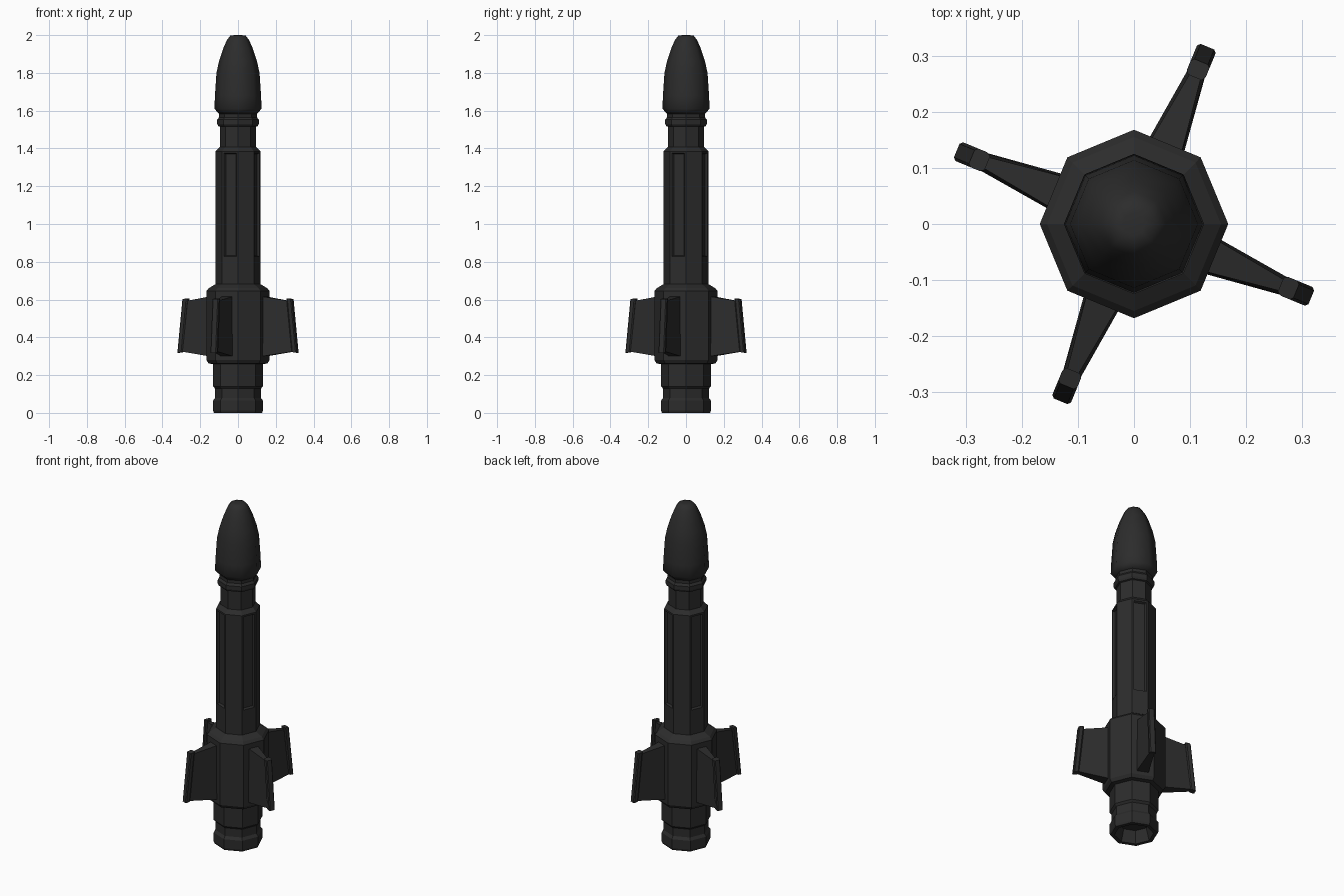
import bpy, bmesh
from math import cos, sin, pi, radians

if "Cube" in bpy.data.objects:
    bpy.data.objects.remove(bpy.data.objects["Cube"])

dark = bpy.data.materials.new("dark_metal")
dark.diffuse_color = (0.025, 0.025, 0.025, 1)
dark.use_nodes = True
dark.node_tree.nodes["Principled BSDF"].inputs["Base Color"].default_value = dark.diffuse_color
SIDES = 8


def finish(bm, name):
    bmesh.ops.recalc_face_normals(bm, faces=bm.faces)
    mesh = bpy.data.meshes.new(name)
    bm.to_mesh(mesh)
    bm.free()
    mesh.materials.append(dark)
    ob = bpy.data.objects.new(name, mesh)
    bpy.context.collection.objects.link(ob)
    return ob


def skin(bm, rings):
    """Bridge rings of points with quads and cap both ends."""
    loops = [[bm.verts.new(p) for p in ring] for ring in rings]
    n = len(loops[0])
    for a, b in zip(loops, loops[1:]):
        for i in range(n):
            j = (i + 1) % n
            bm.faces.new((a[i], a[j], b[j], b[i]))
    bm.faces.new(loops[0])
    bm.faces.new(loops[-1])


def lathe(profile):
    """Octagonal body from (radius, z) pairs, corners on the axes."""
    bm = bmesh.new()
    skin(bm, [[(r * cos(2 * pi * i / SIDES), r * sin(2 * pi * i / SIDES), z)
               for i in range(SIDES)] for r, z in profile])
    return bm


# Engine section with hollow nozzle
finish(lathe([(0.085, 0.07), (0.105, 0.0), (0.127, 0.0), (0.132, 0.012),
              (0.132, 0.065), (0.121, 0.08), (0.121, 0.128), (0.132, 0.14),
              (0.132, 0.275)]), "engine_section")

# Wide collar carrying the fins
finish(lathe([(0.132, 0.258), (0.156, 0.262), (0.168, 0.28), (0.168, 0.645),
              (0.155, 0.66), (0.118, 0.682)]), "fin_collar")

# Main tube with four recessed panels on the fin-aligned faces
bm = lathe([(0.118, 0.67), (0.118, 0.817), (0.118, 1.385), (0.095, 1.408)])
bmesh.ops.recalc_face_normals(bm, faces=bm.faces)
bm.faces.ensure_lookup_table()
panels = [bm.faces[SIDES + i] for i in (1, 3, 5, 7)]
bmesh.ops.inset_individual(bm, faces=panels, thickness=0.014)
bmesh.ops.inset_individual(bm, faces=panels, thickness=0.008, depth=-0.012)
finish(bm, "main_tube")

# Neck with raised ring
finish(lathe([(0.095, 1.395), (0.095, 1.515), (0.104, 1.518), (0.11, 1.53),
              (0.11, 1.552), (0.1, 1.565), (0.1, 1.6)]), "neck")

# Smooth nose cone
nose = finish(lathe([(0.1, 1.583), (0.125, 1.61), (0.122, 1.68), (0.114, 1.8),
                     (0.101, 1.86), (0.078, 1.93), (0.058, 1.975),
                     (0.041, 1.997), (0.02, 2.0)]), "nose_cone")
bpy.context.view_layer.objects.active = nose
nose.select_set(True)
bpy.ops.object.shade_smooth_by_angle(angle=radians(50))

# Four tapered fins, each with a slanted tip rail
for k in range(4):
    angle = radians(-22.5 + 90 * k)

    bm = bmesh.new()
    skin(bm, [[(0.14, -0.035, 0.298), (0.14, 0.035, 0.298),
               (0.14, 0.031, 0.618), (0.14, -0.031, 0.618)],
              [(0.32, -0.013, 0.325), (0.32, 0.013, 0.325),
               (0.29, 0.010, 0.593), (0.29, -0.010, 0.593)]])
    finish(bm, f"fin_{k + 1}").rotation_euler.z = angle

    section = [(-0.03, -0.013), (-0.023, -0.018), (-0.005, -0.018),
               (0, -0.013), (0, 0.013), (-0.005, 0.018),
               (-0.023, 0.018), (-0.03, 0.013)]
    bm = bmesh.new()
    skin(bm, [[(r + d, t, z - d * 0.15) for d, t in section]
              for r, z in ((0.342, 0.318), (0.313, 0.602))])
    finish(bm, f"fin_rail_{k + 1}").rotation_euler.z = angle
